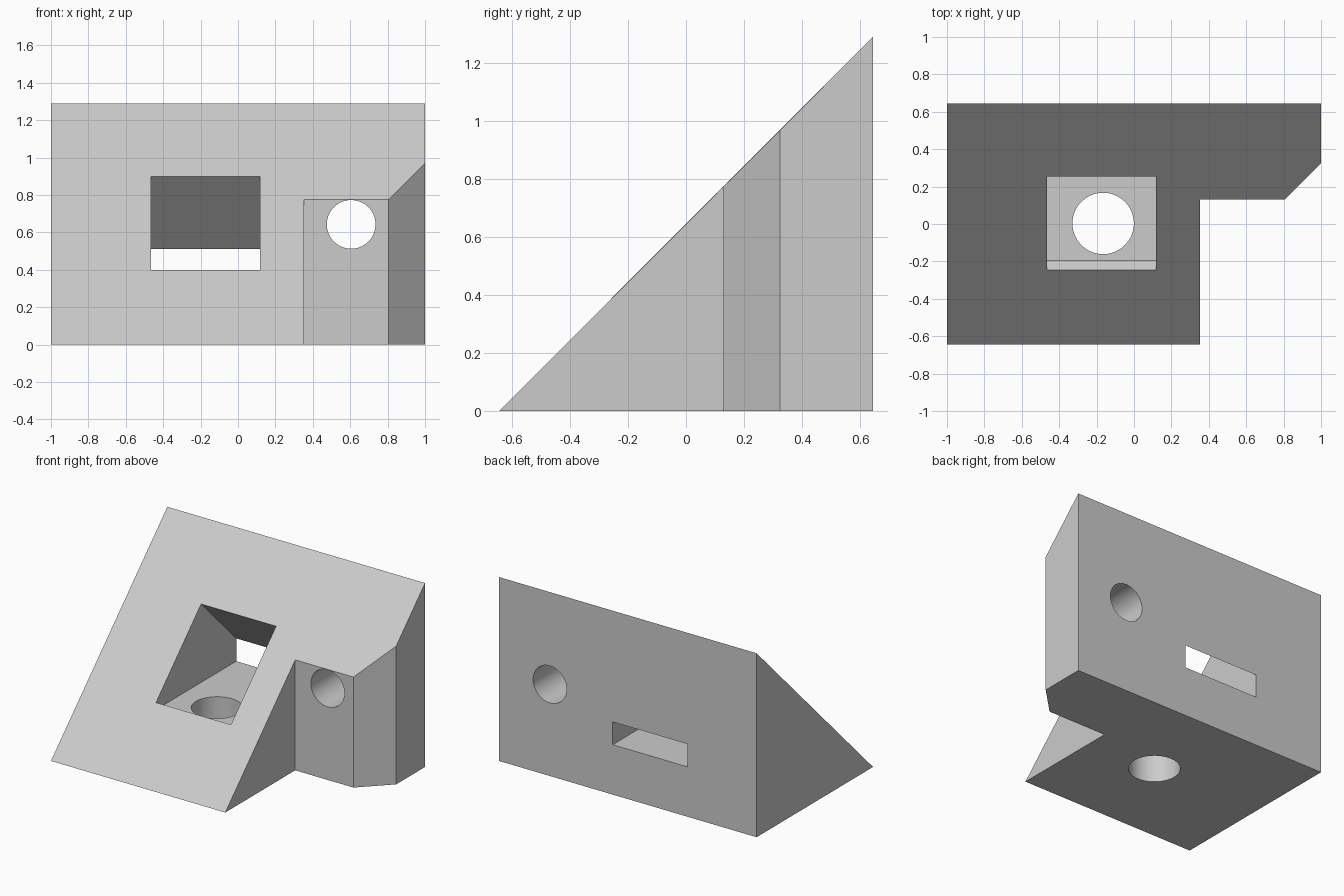
import bpy
import bmesh
import math
from mathutils import Matrix, Vector

cube = bpy.data.objects.get("Cube")
if cube:
    bpy.data.objects.remove(cube, do_unlink=True)

HALF = 0.645            # half depth; the slope is z = y + HALF

grey = bpy.data.materials.new("light_grey")
grey.use_nodes = True
colour = (0.6, 0.6, 0.6, 1)
grey.diffuse_color = colour
grey.node_tree.nodes["Principled BSDF"].inputs["Base Color"].default_value = colour


def make_object(name, bm):
    bmesh.ops.recalc_face_normals(bm, faces=bm.faces[:])
    mesh = bpy.data.meshes.new(name)
    bm.to_mesh(mesh)
    bm.free()
    mesh.materials.append(grey)
    obj = bpy.data.objects.new(name, mesh)
    bpy.context.scene.collection.objects.link(obj)
    return obj


def prism(name, points, sweep):
    """Closed solid: an outline of 3D points swept along a vector."""
    bm = bmesh.new()
    near = [bm.verts.new(p) for p in points]
    far = [bm.verts.new(Vector(p) + Vector(sweep)) for p in points]
    bm.faces.new(near)
    bm.faces.new(far[::-1])
    for i in range(len(points)):
        bm.faces.new((near[i - 1], near[i], far[i], far[i - 1]))
    return make_object(name, bm)


def side_prism(name, profile, x0, x1):
    return prism(name, [(x0, y, z) for y, z in profile], (x1 - x0, 0, 0))


def drill(name, radius, depth, matrix):
    bm = bmesh.new()
    bmesh.ops.create_cone(bm, cap_ends=True, segments=96, radius1=radius,
                          radius2=radius, depth=depth, matrix=matrix)
    return make_object(name, bm)


# Sloped block
block = side_prism("wedge_bracket",
                   [(-HALF, 0), (HALF, 0), (HALF, 2 * HALF)], -1, 1)

# Corner notch with a chamfered end
notch = prism("notch_cutter",
              [(0.353, -1, -0.2), (1.3, -1, -0.2), (1.3, 0.625, -0.2),
               (0.805, 0.13, -0.2), (0.353, 0.13, -0.2)], (0, 0, 2))

# Pocket square to the slope, with a level floor, running out at the back
pocket = side_prism("pocket_cutter",
                    [(-0.195, 0.35), (0.805, 0.35),
                     (0.055, 1.1), (-0.445, 0.6)], -0.465, 0.117)

# Screw holes through the floor and the rear wall
floor_hole = drill("floor_hole_cutter", 0.164, 0.6,
                   Matrix.Translation((-0.165, 0.003, 0.1)))
wall_hole = drill("wall_hole_cutter", 0.13, 2,
                  Matrix.Translation((0.605, 0.3, 0.643))
                  @ Matrix.Rotation(math.pi / 2, 4, "X"))

# Cut the block and drop the cutters
cutters = [notch, pocket, floor_hole, wall_hole]
bpy.ops.object.select_all(action="DESELECT")
block.select_set(True)
bpy.context.view_layer.objects.active = block
bpy.context.view_layer.update()
for cutter in cutters:
    cutter.hide_render = True
    mod = block.modifiers.new(cutter.name, "BOOLEAN")
    mod.operation = "DIFFERENCE"
    mod.solver = "EXACT"
    mod.object = cutter
    bpy.ops.object.modifier_apply(modifier=mod.name)
for cutter in cutters:
    bpy.data.objects.remove(cutter, do_unlink=True)

# Smooth hole walls, sharp edges elsewhere
bpy.ops.object.shade_smooth_by_angle(angle=math.radians(30))
